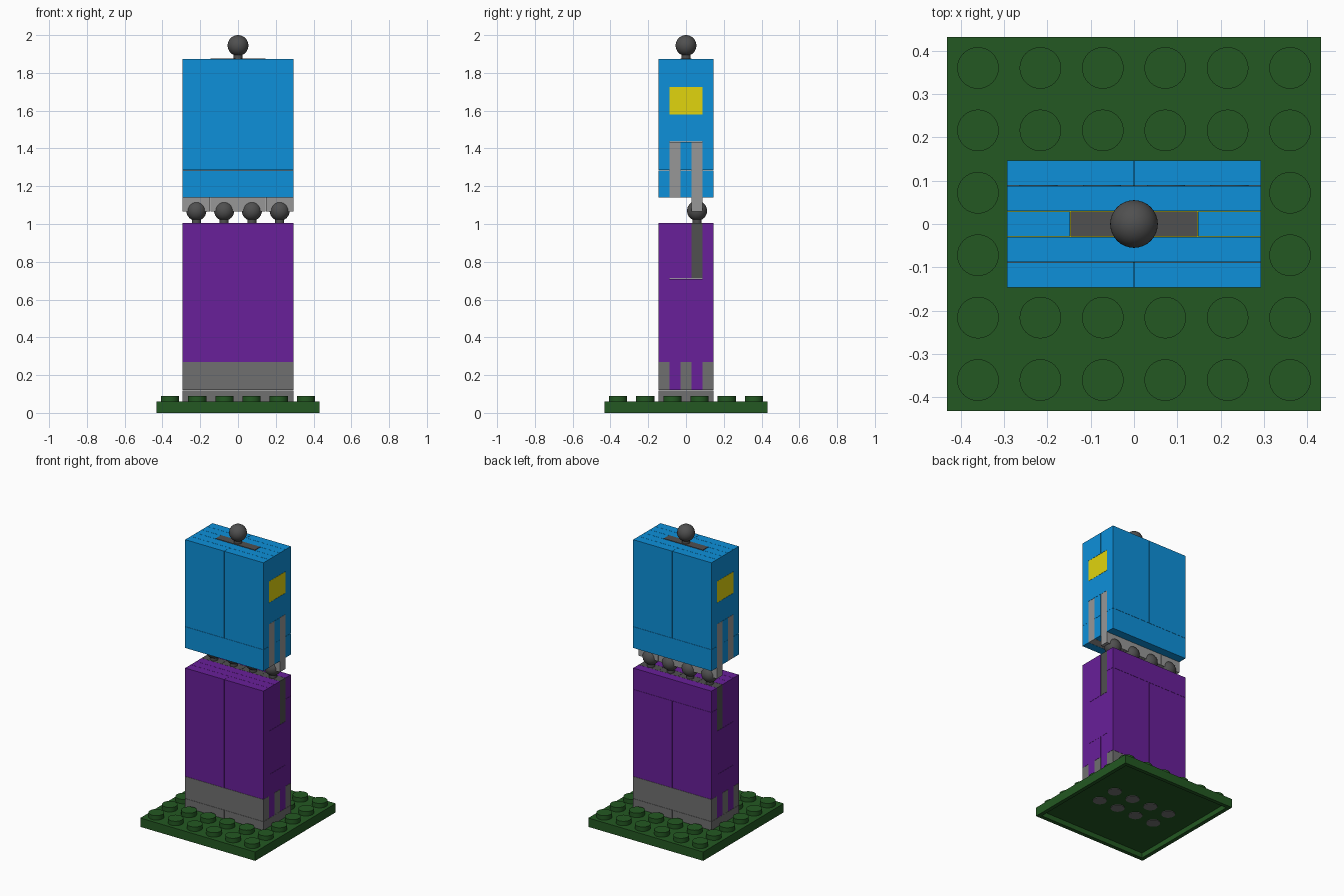
import bpy, bmesh, math
from mathutils import Matrix

if "Cube" in bpy.data.objects:
    bpy.data.objects.remove(bpy.data.objects["Cube"])


def mat(name, rgb):
    m = bpy.data.materials.new(name)
    m.diffuse_color = (*rgb, 1)
    m.use_nodes = True
    m.node_tree.nodes["Principled BSDF"].inputs["Base Color"].default_value = m.diffuse_color
    return m


BLUE = mat("blue", (0.004, 0.28, 0.70))
PURPLE = mat("purple", (0.14, 0.014, 0.32))
GREEN = mat("dark green", (0.017, 0.098, 0.016))
YELLOW = mat("yellow", (0.75, 0.66, 0.004))
GREY = mat("mid grey", (0.16, 0.16, 0.16))
LIGHT = mat("light grey", (0.31, 0.31, 0.31))
DARK = mat("dark grey", (0.08, 0.08, 0.08))

W = 0.294                                    # half width of the tower
L = [-0.147, -0.088, -0.0293, 0.0293, 0.088, 0.147]   # layer edges in y
PITCH = 0.144


def finish(name, bm, m, smooth=False):
    me = bpy.data.meshes.new(name)
    bm.to_mesh(me)
    bm.free()
    me.materials.append(m)
    ob = bpy.data.objects.new(name, me)
    bpy.context.collection.objects.link(ob)
    if smooth:
        bpy.ops.object.select_all(action='DESELECT')
        ob.select_set(True)
        bpy.context.view_layer.objects.active = ob
        bpy.ops.object.shade_smooth_by_angle(angle=math.radians(35))
    return ob


def box(name, m, x0, x1, y0, y1, z0, z1, seam=0.0006):
    bm = bmesh.new()
    size = (x1 - x0 - 2 * seam, y1 - y0 - 2 * seam, z1 - z0 - 2 * seam)
    mx = Matrix.Translation(((x0 + x1) / 2, (y0 + y1) / 2, (z0 + z1) / 2)) @ Matrix.Diagonal((*size, 1))
    bmesh.ops.create_cube(bm, size=1, matrix=mx)
    return finish(name, bm, m)


def row(name, m, a, b, z0, z1, n=1):
    """Row of n equal bricks across the width, from layer edge a to b."""
    w = 2 * W / n
    for i in range(n):
        box(name, m, -W + i * w, -W + (i + 1) * w, L[a], L[b], z0, z1)


def discs(name, m, points, r, z0, z1):
    bm = bmesh.new()
    for x, y in points:
        bmesh.ops.create_cone(bm, cap_ends=True, segments=32, radius1=r, radius2=r, depth=z1 - z0,
                              matrix=Matrix.Translation((x, y, (z0 + z1) / 2)))
    return finish(name, bm, m, True)


def ball(name, x, y, z, r, z_base):
    bm = bmesh.new()
    bmesh.ops.create_uvsphere(bm, u_segments=32, v_segments=20, radius=r,
                              matrix=Matrix.Translation((x, y, z)))
    bmesh.ops.create_cone(bm, cap_ends=True, segments=24, radius1=0.024, radius2=0.024, depth=z - z_base,
                          matrix=Matrix.Translation((x, y, (z + z_base) / 2)))
    finish(name, bm, DARK, True)


# Base plate, hollow from below, with studs
H = 0.431
box("base_plate_top", GREEN, -H, H, -H, H, 0.034, 0.06, 0)
for s in (-1, 1):
    e = sorted((s * H, s * (H - 0.026)))
    box("base_plate_rim", GREEN, e[0], e[1], -H, H, 0, 0.034, 0)
    box("base_plate_rim", GREEN, -H + 0.026, H - 0.026, e[0], e[1], 0, 0.034, 0)
grid = [((i - 2.5) * PITCH, (j - 2.5) * PITCH) for i in range(6) for j in range(6)]
covered = [p for p in grid if abs(p[0]) < 0.3 and abs(p[1]) < 0.1]
discs("base_stud", GREEN, [p for p in grid if p not in covered], 0.048, 0.058, 0.09)
discs("underside_grey_disc", GREY, covered, 0.043, 0.03, 0.036)

# Grey foot
row("foot_plate", GREY, 0, 5, 0.06, 0.12, 2)
row("foot_front", GREY, 0, 1, 0.12, 0.27)
row("foot_back", GREY, 4, 5, 0.12, 0.27)
row("foot_core", GREY, 2, 3, 0.12, 0.27)

# Purple lower block
row("lower_front_panel", PURPLE, 0, 1, 0.27, 1.005, 2)
row("lower_back_panel", PURPLE, 4, 5, 0.27, 0.86, 2)
row("lower_back_band", PURPLE, 4, 5, 0.86, 1.005)
for a in (1, 3):
    row("lower_leg_strip", PURPLE, a, a + 1, 0.12, 0.415)
row("lower_core_strip", PURPLE, 2, 3, 0.27, 0.415)
row("lower_middle_block", PURPLE, 1, 4, 0.415, 0.71)
for a in (1, 2):
    row("lower_top_strip", PURPLE, a, a + 1, 0.71, 1.005)
row("hinge_ball_bar", DARK, 3, 4, 0.71, 1.005, 4)

# Hinge balls and their sockets
for i in range(4):
    ball("hinge_ball", (i - 1.5) * 0.147, 0.0587, 1.07, 0.053, 1.0)
row("hinge_socket", LIGHT, 3, 4, 1.065, 1.435, 4)

# Blue upper block
for a in (0, 4):
    row("upper_panel", BLUE, a, a + 1, 1.285, 1.875, 2)
    row("upper_panel_band", BLUE, a, a + 1, 1.14, 1.285)
row("upper_grey_strip", LIGHT, 1, 2, 1.14, 1.435)
row("upper_core_strip", BLUE, 2, 3, 1.14, 1.285)
row("upper_core_strip", BLUE, 2, 3, 1.285, 1.435)
row("upper_middle_block", BLUE, 1, 4, 1.435, 1.58)
row("yellow_block", YELLOW, 1, 4, 1.58, 1.725)
for a in (1, 3):
    row("upper_top_strip", BLUE, a, a + 1, 1.725, 1.875)

# Top strip holding the top ball
box("upper_top_core", BLUE, -W, -0.147, L[2], L[3], 1.725, 1.875)
box("upper_top_core", BLUE, 0.147, W, L[2], L[3], 1.725, 1.875)
box("top_ball_bar", DARK, -0.147, 0.147, L[2], L[3], 1.725, 1.878)
ball("top_ball", 0, 0, 1.945, 0.055, 1.87)
